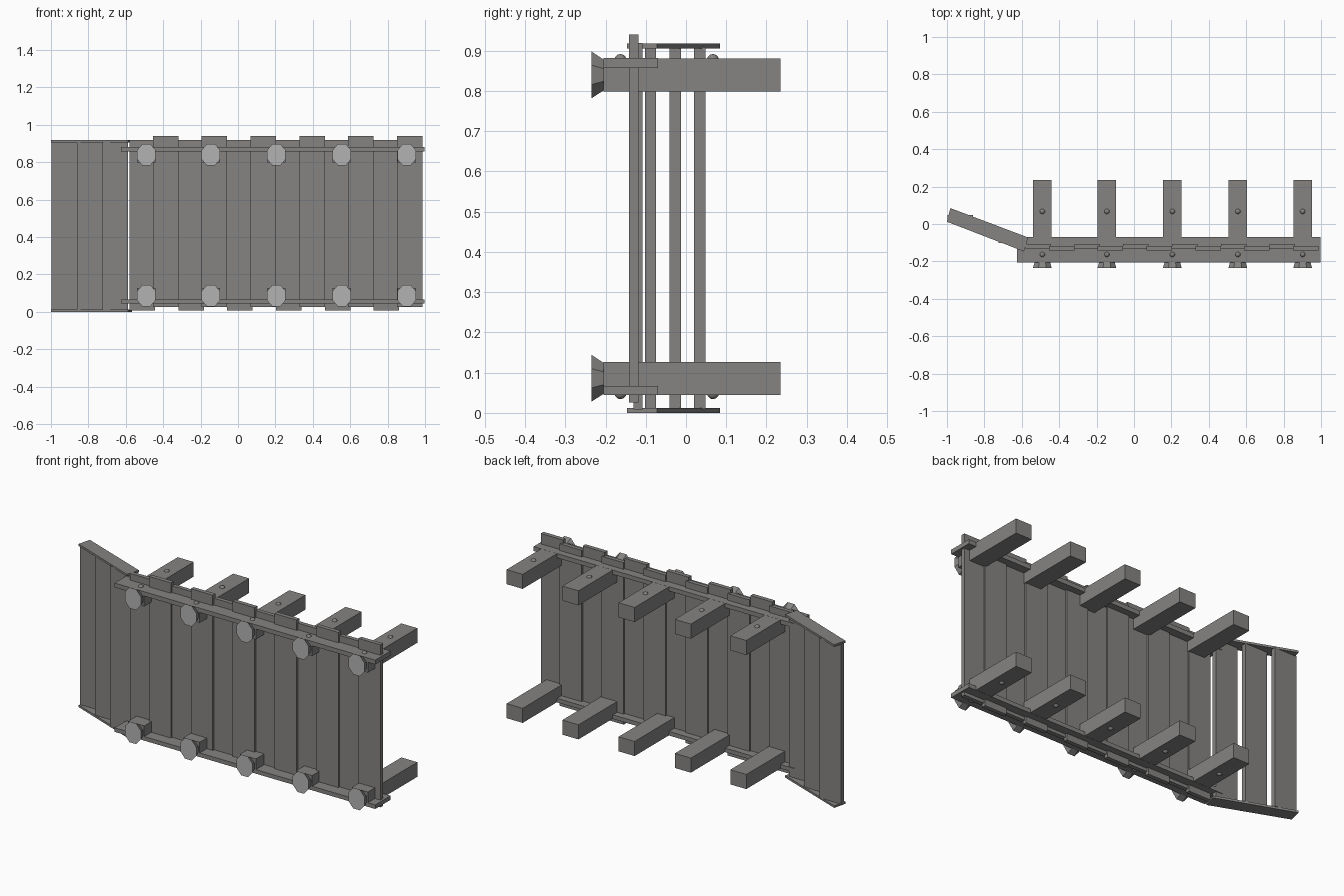
import bpy, bmesh, math
from mathutils import Matrix, Vector

if "Cube" in bpy.data.objects:
    bpy.data.objects.remove(bpy.data.objects["Cube"])


def material(name, rgb):
    m = bpy.data.materials.new(name)
    m.diffuse_color = (*rgb, 1)
    m.use_nodes = True
    m.node_tree.nodes["Principled BSDF"].inputs["Base Color"].default_value = m.diffuse_color
    return m


WOOD = material("weathered grey wood", (0.235, 0.23, 0.225))
CAP = material("pale grey cap", (0.45, 0.45, 0.45))


def finish(name, bm, mat):
    bmesh.ops.recalc_face_normals(bm, faces=bm.faces)
    me = bpy.data.meshes.new(name)
    bm.to_mesh(me)
    bm.free()
    me.materials.append(mat)
    ob = bpy.data.objects.new(name, me)
    bpy.context.collection.objects.link(ob)
    return ob


def box(name, x, y, z, mat=WOOD):
    """Box from (min, max) ranges."""
    bm = bmesh.new()
    c = Vector([(a + b) / 2 for a, b in (x, y, z)])
    s = [b - a for a, b in (x, y, z)]
    bmesh.ops.create_cube(bm, size=1, matrix=Matrix.Translation(c) @ Matrix.Diagonal((*s, 1)))
    return finish(name, bm, mat)


def plate(name, outline, z0, z1):
    """Flat xy outline extruded in z."""
    bm = bmesh.new()
    f = bm.faces.new([bm.verts.new((x, y, z0)) for x, y in outline])
    ext = bmesh.ops.extrude_face_region(bm, geom=[f])["geom"]
    bmesh.ops.translate(bm, vec=(0, 0, z1 - z0),
                        verts=[v for v in ext if isinstance(v, bmesh.types.BMVert)])
    return finish(name, bm, WOOD)


def post_cap(x, z):
    """Flared eight-sided cap on the front end of a post."""
    bm = bmesh.new()
    rings = []
    for y, rx, rz in ((-0.204, 0.045, 0.041), (-0.235, 0.054, 0.063)):
        rings.append([bm.verts.new((x + rx * math.cos(a), y, z + rz * math.sin(a)))
                      for a in [math.pi / 8 + i * math.pi / 4 for i in range(8)]])
    for i in range(8):
        j = (i + 1) % 8
        bm.faces.new((rings[0][i], rings[0][j], rings[1][j], rings[1][i]))
    bm.faces.new(rings[0])
    front = bm.faces.new(rings[1])
    front.material_index = 1
    ob = finish("post_cap", bm, WOOD)
    ob.data.materials.append(CAP)


def bolt(x, y, z):
    """Small round bolt head."""
    bm = bmesh.new()
    bmesh.ops.create_uvsphere(bm, u_segments=10, v_segments=6, radius=0.015,
                              matrix=Matrix.Translation((x, y, z)))
    ob = finish("bolt", bm, WOOD)
    for p in ob.data.polygons:
        p.use_smooth = True


# Two rows of posts with caps and bolts
for zc, side in ((0.086, -1), (0.84, 1)):
    for x in (-0.49, -0.145, 0.205, 0.555, 0.902):
        box("post", (x - 0.05, x + 0.05), (-0.205, 0.235), (zc - 0.041, zc + 0.041))
        post_cap(x, zc)
        for y in (-0.163, 0.067):
            bolt(x, y, zc + side * 0.037)

# Long beams carrying the deck
for z in ((0.044, 0.067), (0.857, 0.8815)):
    box("deck_beam", (-0.625, 0.998), (-0.205, -0.07), z)

# Deck planks, alternately shifted in height and length
step = 0.1305
for i in range(12):
    x = -0.58 + i * step
    if i % 2 == 0:
        box("deck_plank", (x, x + step + 0.006), (-0.131, -0.108), (0.008, 0.919))
    else:
        box("deck_plank", (x - 0.006, x + step), (-0.142, -0.118), (0.026, 0.94))

# Stair side boards
outline = [(-0.982, 0.085), (-1.0, 0.012), (-0.588, -0.147), (-0.566, -0.072)]
for z in ((0.0, 0.012), (0.906, 0.918)):
    plate("stair_side_board", outline, *z)

# Stair treads
for i in range(3):
    x, y = -0.998 + i * 0.137, 0.02 - i * 0.061
    box("stair_tread", (x, x + 0.136), (y, y + 0.028), (0.01, 0.91))
